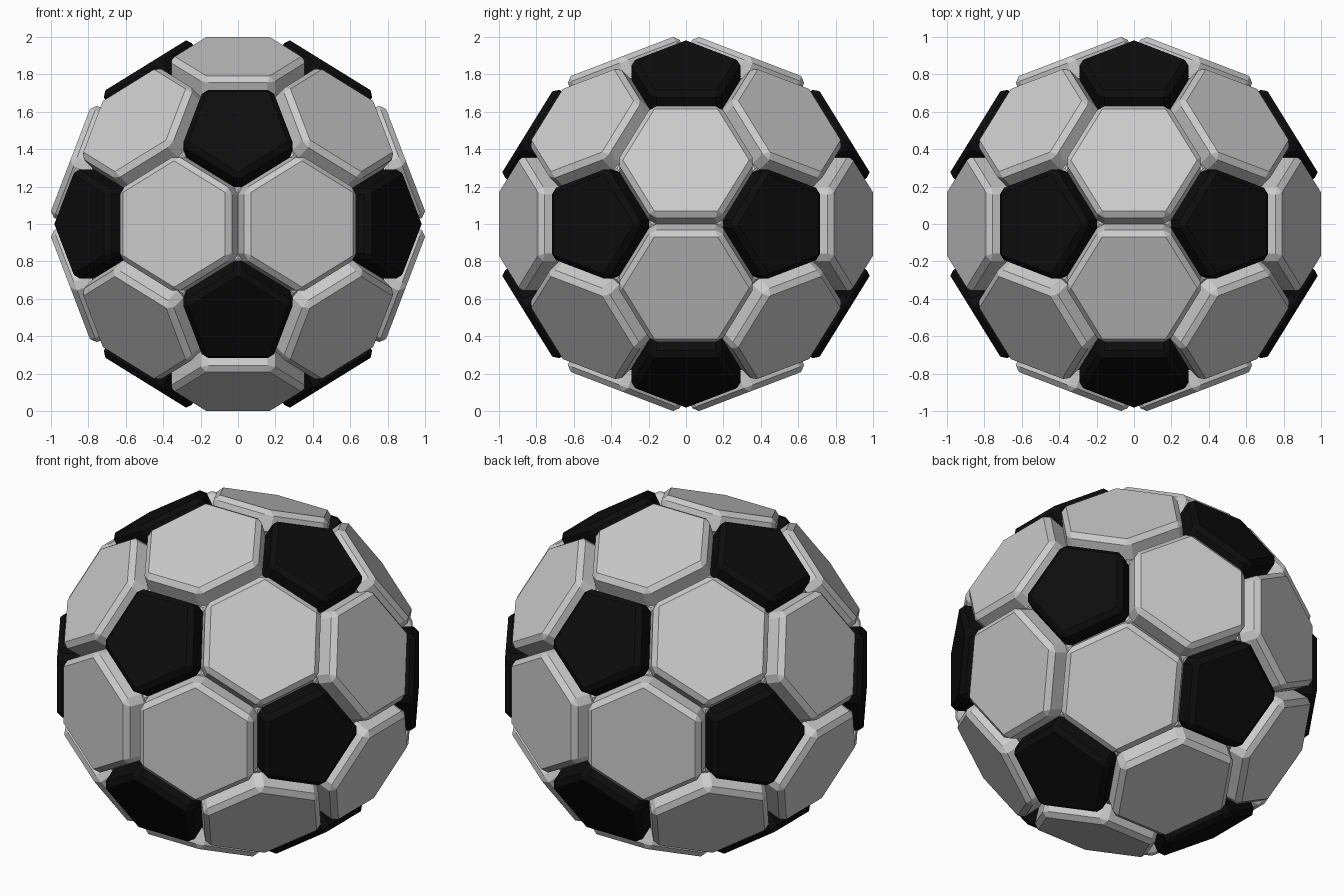
import bpy, bmesh, math
from itertools import combinations
from mathutils import Vector

if "Cube" in bpy.data.objects:
    bpy.data.objects.remove(bpy.data.objects["Cube"])

EDGE = 0.37      # panel side length
HEIGHT = 0.12    # panel thickness
BEVEL = 0.028    # chamfer on rims and corners
CENTRE = Vector((0, 0, 1))

# Icosahedron corners: each one is the middle of a black panel
PHI = (1 + math.sqrt(5)) / 2
S = EDGE * 1.5
corners = []
for a in (-1, 1):
    for b in (-PHI, PHI):
        corners += [Vector((0, b, a)) * S, Vector((a, 0, b)) * S, Vector((b, a, 0)) * S]


def near(a, b):
    return a is not b and (a - b).length < 2.1 * S


def outline(points):
    """Sort panel corners around their outward normal."""
    mid = sum(points, Vector()) / len(points)
    n = mid.normalized()
    u = (points[0] - mid).normalized()
    v = n.cross(u)
    return sorted(points, key=lambda p: math.atan2((p - mid).dot(v), (p - mid).dot(u))), n


pentagons = [outline([a.lerp(b, 1 / 3) for b in corners if near(a, b)]) for a in corners]
hexagons = [outline([p.lerp(q, 1 / 3) for p in t for q in t if p is not q])
            for t in combinations(corners, 3)
            if all(near(p, q) for p, q in combinations(t, 2))]


def finish(name, bm):
    bmesh.ops.recalc_face_normals(bm, faces=bm.faces)
    me = bpy.data.meshes.new(name)
    bm.to_mesh(me)
    bm.free()
    ob = bpy.data.objects.new(name, me)
    ob.location = CENTRE
    bpy.context.collection.objects.link(ob)
    return ob


def build_panels(name, panels):
    """Raise every outline into a prism and chamfer its rim and corners."""
    bm = bmesh.new()
    edges = []
    for pts, n in panels:
        low = [bm.verts.new(p) for p in pts]
        top = [bm.verts.new(p + n * HEIGHT) for p in pts]
        bm.faces.new(low[::-1])
        bm.faces.new(top)
        for i in range(len(pts)):
            j = (i + 1) % len(pts)
            bm.faces.new((low[i], low[j], top[j], top[i]))
        edges += list({e for v in top for e in v.link_edges})
    bmesh.ops.bevel(bm, geom=list(set(edges)), offset=BEVEL, offset_type='OFFSET',
                    segments=1, profile=0.5, affect='EDGES')
    return finish(name, bm)


# Grey hexagon panels
build_panels("hexagon_panels", hexagons)

# Black pentagon panels
black = bpy.data.materials.new("black")
black.diffuse_color = (0.004, 0.004, 0.004, 1)
black.use_nodes = True
black.node_tree.nodes["Principled BSDF"].inputs["Base Color"].default_value = black.diffuse_color
build_panels("pentagon_panels", pentagons).data.materials.append(black)

# Inner core closing the seams at the panel corners
bm = bmesh.new()
for pts, n in pentagons:
    for p in pts:
        bm.verts.new(p * 0.995)
bmesh.ops.convex_hull(bm, input=bm.verts)
finish("ball_core", bm)
